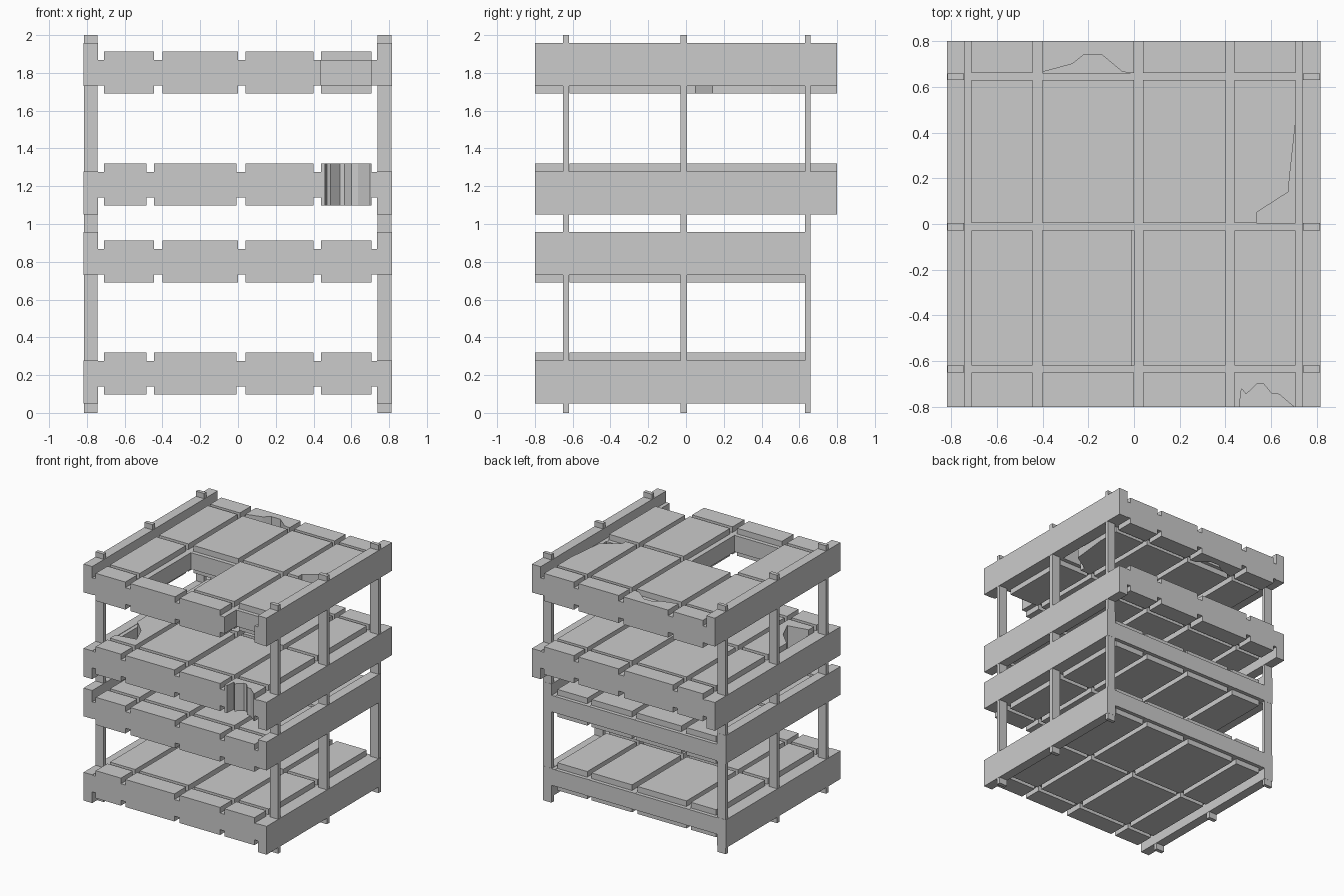
import bpy, bmesh

if "Cube" in bpy.data.objects:
    bpy.data.objects.remove(bpy.data.objects["Cube"])

def prism(name, pts, z0, z1):
    """Extrude a plan outline from z0 to z1."""
    bm = bmesh.new()
    f = bm.faces.new([bm.verts.new((x, y, z0)) for x, y in pts])
    up = bmesh.ops.extrude_face_region(bm, geom=[f])['geom']
    bmesh.ops.translate(bm, vec=(0, 0, z1 - z0),
                        verts=[v for v in up if isinstance(v, bmesh.types.BMVert)])
    bmesh.ops.recalc_face_normals(bm, faces=bm.faces)
    me = bpy.data.meshes.new(name)
    bm.to_mesh(me)
    bm.free()
    ob = bpy.data.objects.new(name, me)
    bpy.context.collection.objects.link(ob)
    return ob

def box(name, x0, x1, y0, y1, z0, z1):
    return prism(name, [(x0, y0), (x1, y0), (x1, y1), (x0, y1)], z0, z1)

FRONT = -0.80
ROWS = [(-0.80, -0.65), (-0.618, -0.028), (0.005, 0.63), (0.66, 0.80)]
BARS_Y = [(-0.65, -0.618), (-0.028, 0.005), (0.63, 0.66)]
COLS_A = [(-0.71, -0.485), (-0.445, -0.008), (0.04, 0.40), (0.44, 0.707)]
COLS_B = [(-0.71, -0.445), (-0.40, -0.001), (0.04, 0.40), (0.44, 0.707)]

# Damaged panels, keyed by (layer, row, column); None means missing
BROKEN = {
    (3, 0, 3): None,
    (3, 1, 1): None,
    (3, 2, 3): [(0.44, 0.005), (0.535, 0.005), (0.535, 0.05), (0.675, 0.14),
                (0.68, 0.20), (0.707, 0.45), (0.707, 0.63), (0.44, 0.63)],
    (3, 3, 1): [(-0.40, 0.665), (-0.27, 0.70), (-0.22, 0.74), (-0.14, 0.74),
                (-0.05, 0.665), (-0.001, 0.66), (-0.001, 0.80), (-0.40, 0.80)],
    (2, 0, 3): [(0.44, -0.80), (0.46, -0.80), (0.47, -0.72), (0.49, -0.745),
                (0.54, -0.697), (0.565, -0.697), (0.60, -0.74), (0.635, -0.745),
                (0.70, -0.80), (0.707, -0.80), (0.707, -0.65), (0.44, -0.65)],
    (2, 1, 0): [(-0.71, -0.618), (-0.485, -0.618), (-0.485, -0.028), (-0.71, -0.028),
                (-0.71, -0.27), (-0.60, -0.38), (-0.54, -0.52), (-0.71, -0.55)],
}

# Four decks: panels, lattice bars and side beams
for layer, (base, beam_z) in enumerate([(0.098, 0.05), (0.69, 0.73), (1.098, 1.05), (1.69, 1.73)]):
    top = base + 0.222
    bar0, bar1 = base + 0.043, base + 0.177
    cols = COLS_B if layer % 2 else COLS_A
    back = 0.80 if layer > 1 else 0.66
    rows = ROWS if layer > 1 else ROWS[:3]
    for r, (y0, y1) in enumerate(rows):
        for c, (x0, x1) in enumerate(cols):
            shape = BROKEN.get((layer, r, c), [(x0, y0), (x1, y0), (x1, y1), (x0, y1)])
            if shape:
                prism(f"deck_{layer}_panel_{r}_{c}", shape, base, top)
    # lengthwise bars between panels
    edges = [-0.742] + [x for col in cols for x in col] + [0.738]
    for i in range(0, len(edges), 2):
        box(f"deck_{layer}_long_bar_{i // 2}", edges[i], edges[i + 1], FRONT, back, bar0, bar1)
    # cross bars filling the runs between lengthwise bars
    for b, (y0, y1) in enumerate(BARS_Y):
        box(f"deck_{layer}_cross_bar_{b}", -0.74, 0.736, y0, y1, bar0 + 0.001, bar1 - 0.001)
    # side beams
    box(f"deck_{layer}_left_beam", -0.818, -0.741, FRONT, back, beam_z, beam_z + 0.228)
    box(f"deck_{layer}_right_beam", 0.737, 0.815, FRONT, back, beam_z, beam_z + 0.228)

# Corner and middle posts of both stacked frames
for b, (y0, y1) in enumerate(BARS_Y):
    for level in (0, 1):
        box(f"left_post_{level}_{b}", -0.816, -0.743, y0, y1 - 0.001, level, level + 1)
        box(f"right_post_{level}_{b}", 0.739, 0.813, y0, y1 - 0.001, level, level + 1)
